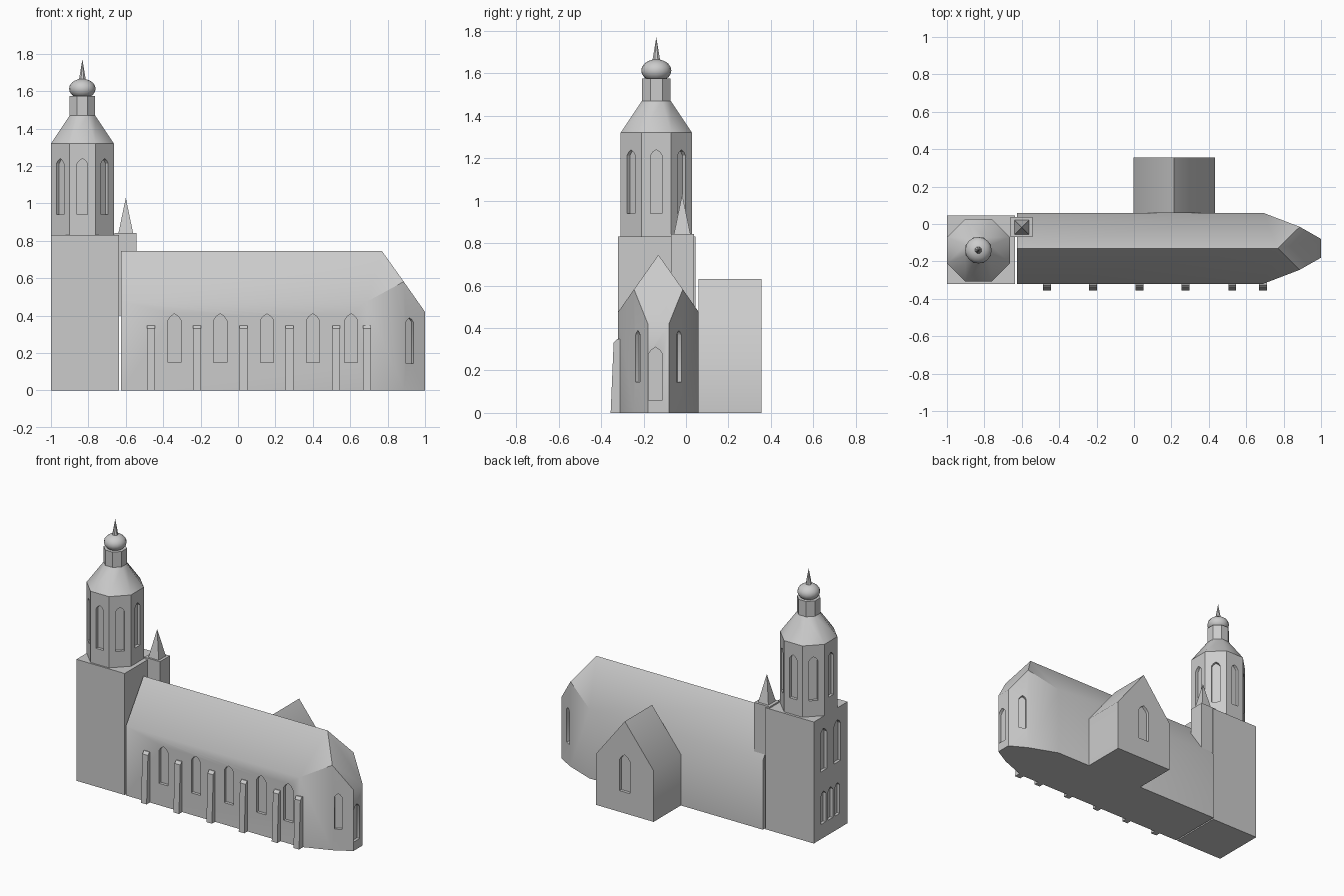
import bpy, bmesh, math
from mathutils import Matrix, Vector

if "Cube" in bpy.data.objects:
    bpy.data.objects.remove(bpy.data.objects["Cube"])

stone = bpy.data.materials.new("pale grey stone")
stone.diffuse_color = (0.6, 0.6, 0.6, 1)
stone.use_nodes = True
stone.node_tree.nodes["Principled BSDF"].inputs["Base Color"].default_value = stone.diffuse_color


def make(name, bm):
    bmesh.ops.recalc_face_normals(bm, faces=bm.faces)
    me = bpy.data.meshes.new(name)
    bm.to_mesh(me)
    bm.free()
    me.materials.append(stone)
    ob = bpy.data.objects.new(name, me)
    bpy.context.collection.objects.link(ob)
    return ob


def select(ob):
    bpy.ops.object.select_all(action='DESELECT')
    ob.select_set(True)
    bpy.context.view_layer.objects.active = ob


def smooth(ob):
    select(ob)
    bpy.ops.object.shade_smooth_by_angle(angle=math.radians(40))


def hull(name, pts):
    bm = bmesh.new()
    for p in pts:
        bm.verts.new(p)
    bmesh.ops.convex_hull(bm, input=bm.verts[:])
    bmesh.ops.dissolve_limit(bm, angle_limit=math.radians(1.5),
                             verts=bm.verts[:], edges=bm.edges[:])
    return make(name, bm)


def box(name, x0, x1, y0, y1, z0, z1):
    return hull(name, [(x, y, z) for x in (x0, x1) for y in (y0, y1) for z in (z0, z1)])


def stack(name, cx, cy, n, rings):
    """n-sided tapering body; rings are (apothem, z), flat side to the front"""
    pts = []
    for a, z in rings:
        if a == 0:
            pts.append((cx, cy, z))
            continue
        r = a / math.cos(math.pi / n)
        for i in range(n):
            t = (i + 0.5) * 2 * math.pi / n
            pts.append((cx + r * math.cos(t), cy + r * math.sin(t), z))
    return hull(name, pts)


def cut_windows(ob, wins, depth=0.02):
    """wins: (x, y, outward angle in degrees, width, bottom z, tip z)"""
    bm = bmesh.new()
    for x, y, ang, w, z0, z1 in wins:
        h = w / 2
        prof = [(-h, z0), (h, z0), (h, z1 - h), (0.6 * h, z1 - 0.42 * h),
                (0, z1), (-0.6 * h, z1 - 0.42 * h), (-h, z1 - h)]
        m = Matrix.Translation((x, y, 0)) @ Matrix.Rotation(math.radians(ang), 4, 'Z')
        inner = [bm.verts.new(m @ Vector((-depth, s, z))) for s, z in prof]
        outer = [bm.verts.new(m @ Vector((0.02, s, z))) for s, z in prof]
        bm.faces.new(inner)
        bm.faces.new(outer)
        for i in range(len(prof)):
            j = (i + 1) % len(prof)
            bm.faces.new((inner[i], inner[j], outer[j], outer[i]))
    cutter = make("window_cutter", bm)
    cutter.hide_render = True
    mod = ob.modifiers.new("windows", 'BOOLEAN')
    mod.operation = 'DIFFERENCE'
    mod.solver = 'EXACT'
    mod.object = cutter
    select(ob)
    bpy.ops.object.modifier_apply(modifier=mod.name)
    bpy.data.objects.remove(cutter)


# Nave with hipped polygonal apse
RY = -0.13
pts = [(-0.625, RY, 0.745), (0.77, RY, 0.745)]
for s in (-1, 1):
    for x, d, z in ((-0.625, 0.19, 0.475), (0.69, 0.19, 0.475),
                    (0.886, 0.115, 0.582), (1.0, 0.05, 0.42)):
        pts += [(x, RY + s * d, 0), (x, RY + s * d, z)]
nave = hull("nave", pts)
wins = [(x, -0.32, -90, 0.07, 0.15, 0.41) for x in (-0.34, -0.095, 0.155, 0.4, 0.605)]
wins += [(0.918, RY + s * 0.097, s * 60.3, 0.045, 0.145, 0.388) for s in (-1, 1)]
wins.append((1.0, -0.144, 0, 0.066, 0.06, 0.31))
cut_windows(nave, wins)
smooth(nave)

# Transept with gable roof
transept = hull("transept", [(x, y, z) for y in (0.06, 0.355) for x, z in
                             ((-0.003, 0), (0.433, 0), (-0.003, 0.35), (0.433, 0.35), (0.215, 0.63))])
cut_windows(transept, [(0.215, 0.355, 90, 0.08, 0.145, 0.40)])
smooth(transept)

# Buttresses along the front
for i, x in enumerate((-0.465, -0.22, 0.03, 0.275, 0.525, 0.69)):
    hull(f"buttress_{i + 1}", [(x + s * 0.021, y, z) for s in (-1, 1) for y, z in
                               ((-0.355, 0), (-0.341, 0.33), (-0.325, 0.347), (-0.3, 0.347), (-0.3, 0))])

# Square tower base
base = box("tower_base", -1.0, -0.635, -0.32, 0.045, 0, 0.832)
wins = [(-1.0, y, 180, 0.07, 0.46, 0.75) for y in (-0.06, -0.21)]
wins += [(-1.0, y, 180, 0.05, 0.10, 0.32) for y in (-0.06, -0.135, -0.21)]
cut_windows(base, wins)

# Octagonal belfry, roof, lantern, ball and spike
CX, CY = -0.832, -0.14
belfry = stack("belfry", CX, CY, 8, ((0.168, 0.832), (0.168, 1.32)))
cut_windows(belfry, [(CX + 0.168 * math.cos(math.radians(a)), CY + 0.168 * math.sin(math.radians(a)),
                      a, 0.055, 0.94, 1.24) for a in range(0, 360, 45)])
smooth(stack("belfry_roof", CX, CY, 8, ((0.168, 1.32), (0.068, 1.47))))
stack("lantern", CX, CY, 8, ((0.068, 1.47), (0.068, 1.575)))
bm = bmesh.new()
bmesh.ops.create_uvsphere(bm, u_segments=16, v_segments=10, radius=0.071,
                          matrix=Matrix.Translation((CX, CY, 1.613)) @ Matrix.Diagonal((1, 1, 0.75, 1)))
smooth(make("ball", bm))
smooth(stack("spike", CX, CY, 8, ((0.02, 1.65), (0, 1.77))))

# Corner turret with pyramid
box("turret", -0.66, -0.543, -0.07, 0.038, 0.4, 0.842)
stack("turret_spire", -0.60, -0.018, 4, ((0.039, 0.842), (0, 1.03)))
